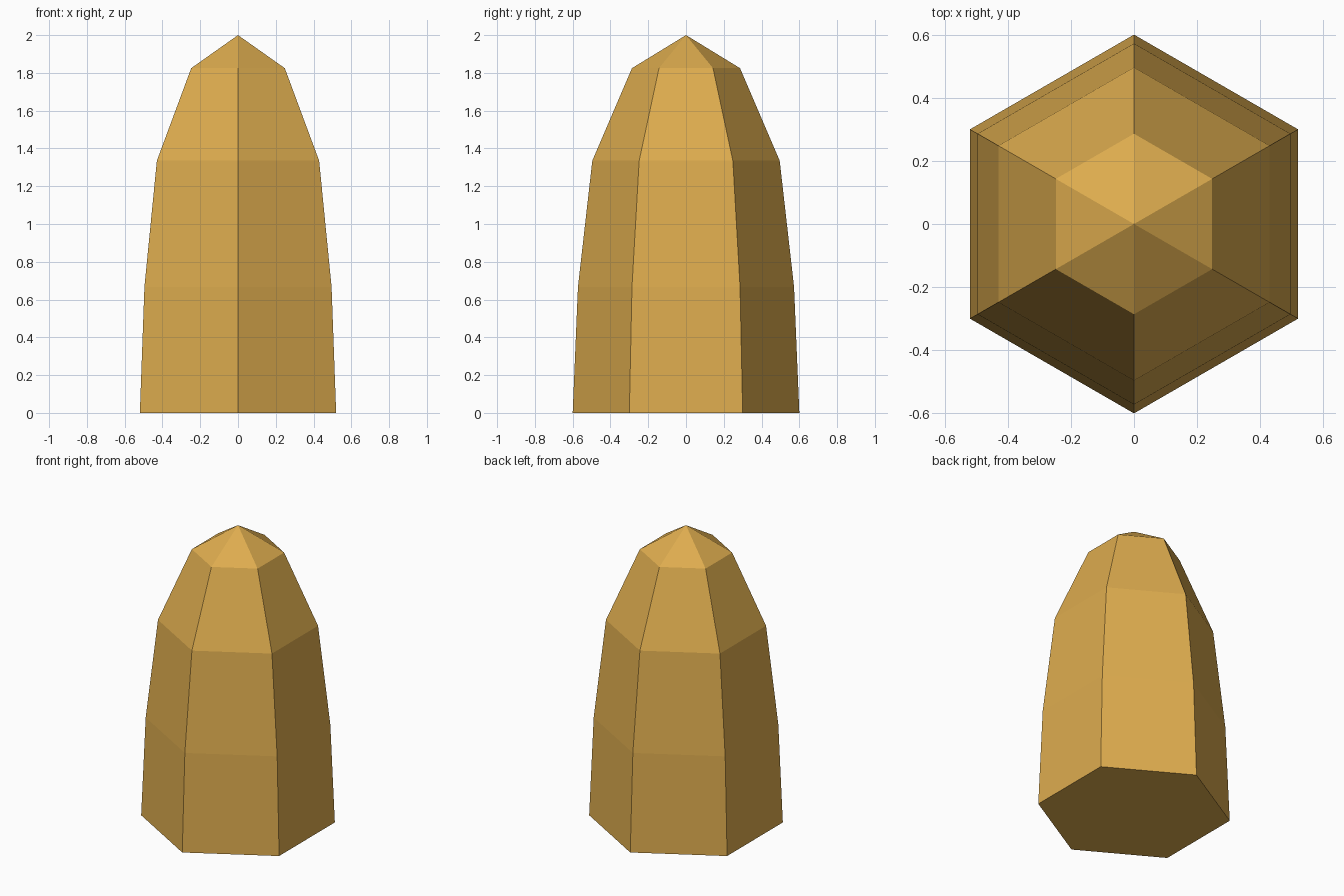
import bpy, bmesh, math

if "Cube" in bpy.data.objects:
    bpy.data.objects.remove(bpy.data.objects["Cube"])

SIDES = 6
# (radius, height) of each ring, from the base up
PROFILE = [(0.60, 0.0), (0.572, 0.667), (0.496, 1.335), (0.286, 1.825)]
APEX = 2.0

# Flat ochre colour
ochre = bpy.data.materials.new("ochre")
ochre.diffuse_color = (0.73, 0.415, 0.077, 1.0)
ochre.use_nodes = True
ochre.node_tree.nodes["Principled BSDF"].inputs["Base Color"].default_value = ochre.diffuse_color

# Six-sided tapering body with a pointed cap
bm = bmesh.new()
rings = []
for radius, z in PROFILE:
    angles = [math.pi / 2 + i * math.tau / SIDES for i in range(SIDES)]
    rings.append([bm.verts.new((radius * math.cos(a), radius * math.sin(a), z)) for a in angles])
tip = bm.verts.new((0, 0, APEX))

bm.faces.new(rings[0][::-1])
for low, high in zip(rings, rings[1:]):
    for i in range(SIDES):
        j = (i + 1) % SIDES
        bm.faces.new((low[i], low[j], high[j], high[i]))
for i in range(SIDES):
    bm.faces.new((rings[-1][i], rings[-1][(i + 1) % SIDES], tip))
bmesh.ops.recalc_face_normals(bm, faces=bm.faces)

mesh = bpy.data.meshes.new("tapered_body")
bm.to_mesh(mesh)
bm.free()
mesh.materials.append(ochre)
body = bpy.data.objects.new("tapered_body", mesh)
bpy.context.collection.objects.link(body)
